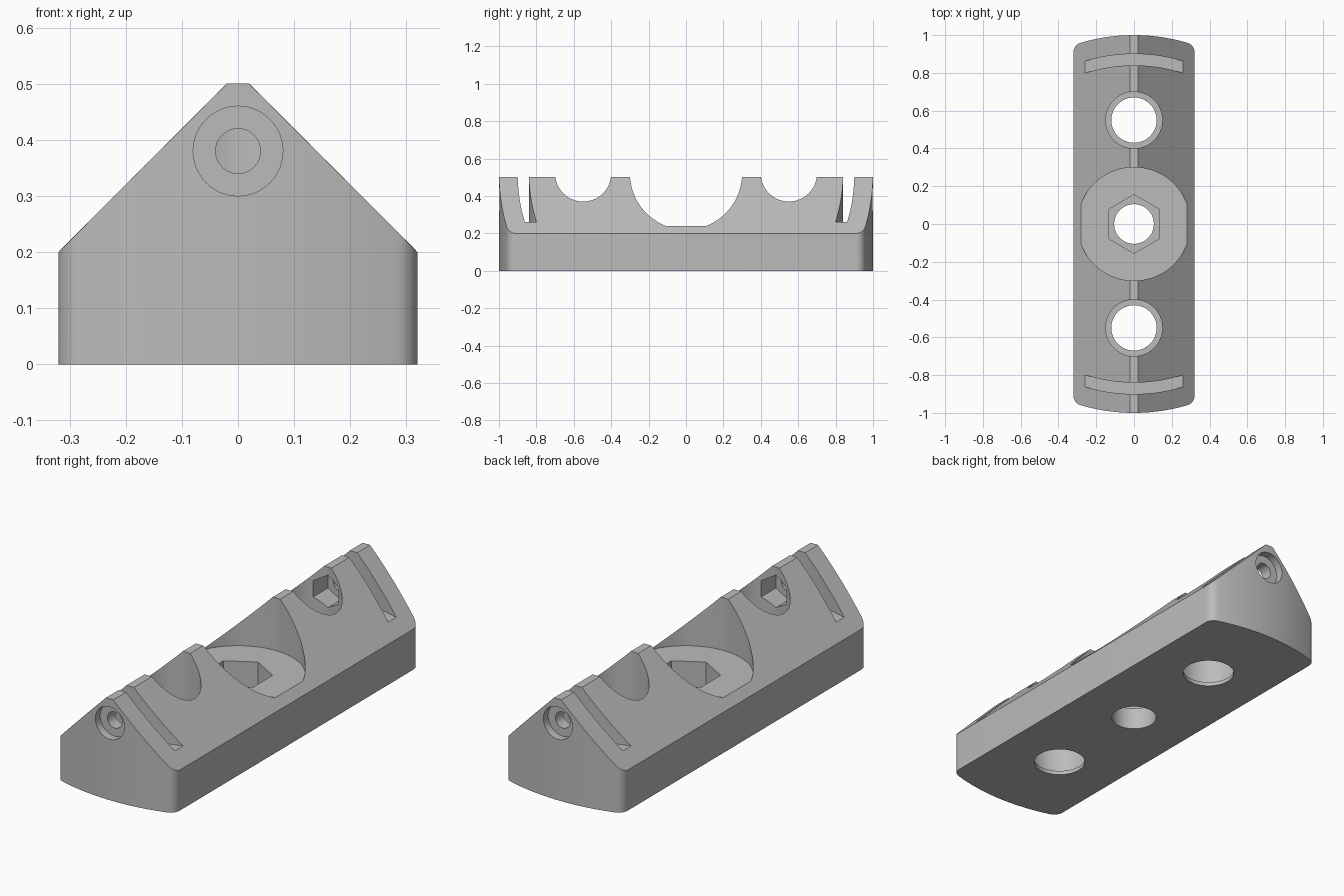
import bpy
import bmesh
from math import sin, cos, pi, radians, sqrt, atan2
from mathutils import Vector

cube = bpy.data.objects.get("Cube")
if cube:
    bpy.data.objects.remove(cube, do_unlink=True)

grey = bpy.data.materials.new("plain grey")
grey.use_nodes = True
grey.diffuse_color = (0.5, 0.5, 0.5, 1)
grey.node_tree.nodes["Principled BSDF"].inputs["Base Color"].default_value = (0.5, 0.5, 0.5, 1)


def prism(name, profile, low, high, axis="z"):
    """Extrude a 2D profile: (x, y) along z, or (x, z) along y."""
    bm = bmesh.new()
    place = (lambda a, b: (a, b, low)) if axis == "z" else (lambda a, b: (a, low, b))
    face = bm.faces.new([bm.verts.new(place(a, b)) for a, b in profile])
    moved = bmesh.ops.extrude_face_region(bm, geom=[face])["geom"]
    offset = Vector((0, 0, high - low)) if axis == "z" else Vector((0, high - low, 0))
    bmesh.ops.translate(bm, vec=offset, verts=[v for v in moved if isinstance(v, bmesh.types.BMVert)])
    bmesh.ops.recalc_face_normals(bm, faces=bm.faces)
    mesh = bpy.data.meshes.new(name)
    bm.to_mesh(mesh)
    bm.free()
    mesh.materials.append(grey)
    obj = bpy.data.objects.new(name, mesh)
    bpy.context.collection.objects.link(obj)
    return obj


def arc(radius, start, end, count, cx=0, cy=0):
    return [(cx + radius * cos(start + (end - start) * i / count),
             cy + radius * sin(start + (end - start) * i / count)) for i in range(count + 1)]


def ring(radius, sides=64, cx=0, cy=0):
    """Closed regular polygon with a corner pointing along the second axis."""
    return arc(radius, pi / 2, pi / 2 + 2 * pi, sides, cx, cy)[:-1]


def combine(target, tool, operation="DIFFERENCE"):
    tool.hide_render = True
    mod = target.modifiers.new("cut", "BOOLEAN")
    mod.operation = operation
    mod.solver = "EXACT"
    mod.object = tool
    bpy.context.view_layer.objects.active = target
    bpy.ops.object.modifier_apply(modifier=mod.name)
    bpy.data.objects.remove(tool, do_unlink=True)


# Block outline: straight sides, ends bowed around the centre, rounded corners
fillet, half_width = 0.05, 0.32
fx = half_width - fillet
fy = sqrt((1 - fillet) ** 2 - fx ** 2)
turn = atan2(fy, fx)
back = (arc(fillet, 0, turn, 8, fx, fy)
        + arc(1, turn, pi - turn, 24)[1:-1]
        + arc(fillet, pi - turn, pi, 8, -fx, fy))
outline = back + [(-x, -y) for x, y in back]
block = prism("clamp_block", outline, 0, 0.6)

# Gabled top with a narrow flat ridge
gable = [(-0.5, -0.1), (0.5, -0.1), (0.5, 0.02), (0.02, 0.5), (-0.02, 0.5), (-0.5, 0.02)]
combine(block, prism("gable_cutter", gable, -1.2, 1.2, "y"), "INTERSECT")

# Central round recess, hexagonal nut pocket and bolt hole
combine(block, prism("recess_cutter", ring(0.3, 96), 0.24, 0.7))
combine(block, prism("nut_cutter", ring(0.155, 6), 0.11, 0.7))
combine(block, prism("bolt_cutter", ring(0.105), -0.1, 0.7))

for side in (-1, 1):
    # Stepped vertical hole with a thin lip at the bottom
    y = 0.55 * side
    combine(block, prism("well_cutter", ring(0.15, 64, 0, y), 0.02, 0.7))
    combine(block, prism("lip_cutter", ring(0.12, 64, 0, y), -0.1, 0.7))

    # Curved slot across the ridge
    a, b = radians(65) * side, radians(115) * side
    sector = arc(0.9, a, b, 24) + arc(0.84, b, a, 24)
    combine(block, prism("slot_cutter", sector, 0.26, 0.7))

    # End screw: counterbore outside, shaft hole, hexagonal nut seat inside
    for name, radius, sides, near, far in (("counterbore_cutter", 0.08, 48, 0.96, 1.1),
                                           ("shaft_cutter", 0.04, 32, 0.6, 1.1),
                                           ("nut_seat_cutter", 0.08, 6, 0.6, 0.8)):
        combine(block, prism(name, ring(radius, sides, 0, 0.38), near * side, far * side, "y"))

# Smooth the curved walls, keep the machined edges crisp
bpy.ops.object.select_all(action="DESELECT")
block.select_set(True)
bpy.context.view_layer.objects.active = block
bpy.ops.object.shade_smooth_by_angle(angle=radians(25))
